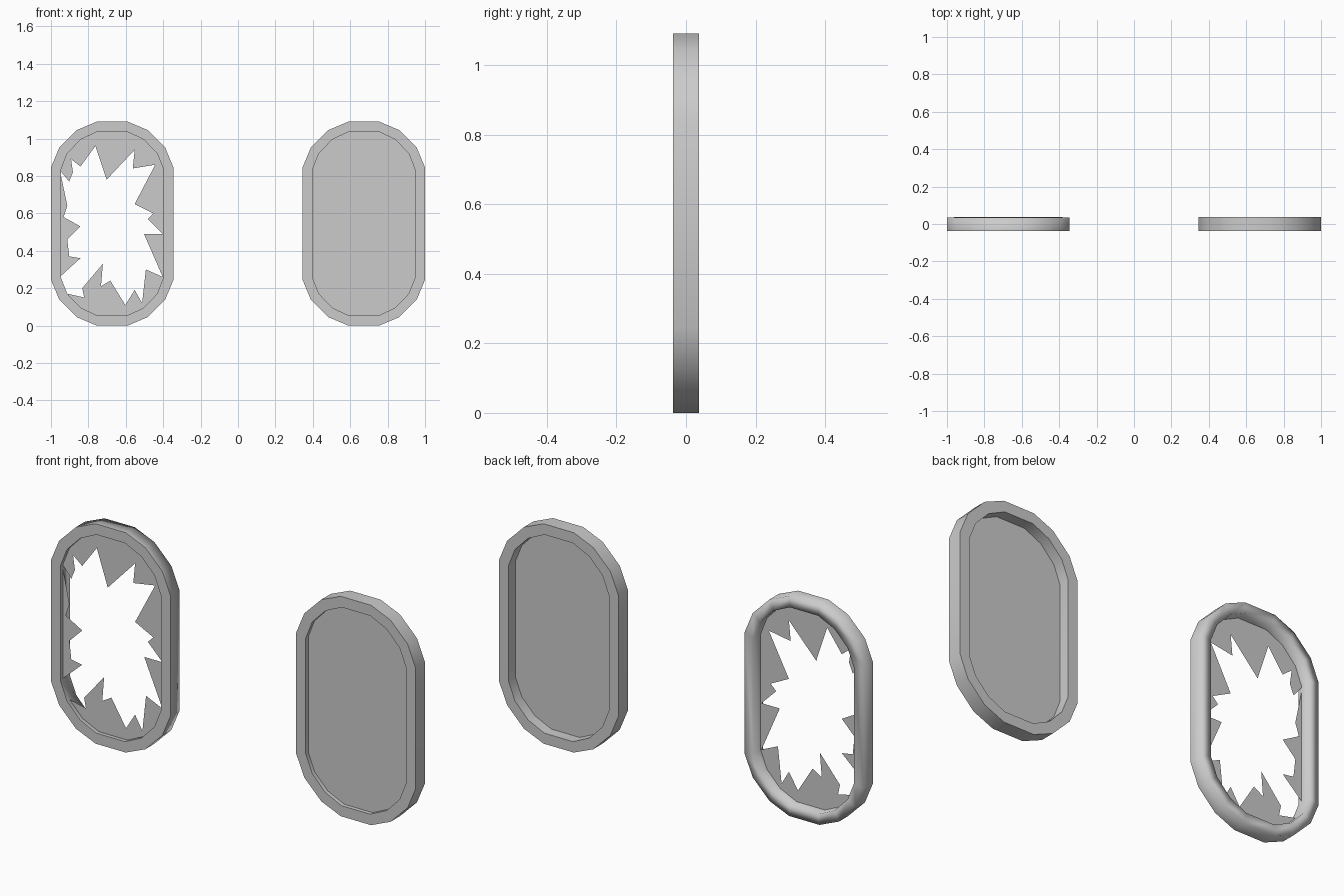
import bpy
import bmesh
import math

cube = bpy.data.objects.get("Cube")
if cube:
    bpy.data.objects.remove(cube, do_unlink=True)

FRONT, BACK, PANE = -0.037, 0.037, -0.017
MID_Z = 0.545
SPACING = 0.6725

grey = bpy.data.materials.new("plain_grey")
grey.use_nodes = True
tone = (0.6, 0.6, 0.6, 1)
grey.diffuse_color = tone
grey.node_tree.nodes["Principled BSDF"].inputs["Base Color"].default_value = tone


def rounded_outline(corner):
    """Mirror one corner (top to side) into a closed outline."""
    right = corner + [(x, -z) for x, z in reversed(corner)]
    return right + [(-x, -z) for x, z in right]


OUTER = rounded_outline([(0.083, 0.545), (0.19, 0.5), (0.283, 0.407), (0.3275, 0.3)])
INNER = rounded_outline([(0.078, 0.492), (0.168, 0.45), (0.24, 0.375), (0.275, 0.287)])


def add_object(name, bm, x):
    mesh = bpy.data.meshes.new(name)
    bm.to_mesh(mesh)
    bm.free()
    mesh.materials.append(grey)
    obj = bpy.data.objects.new(name, mesh)
    obj.location = (x, 0, MID_Z)
    bpy.context.collection.objects.link(obj)
    return obj


def add_loop(bm, points, y):
    return [bm.verts.new((x, y, z)) for x, z in points]


def add_frame(name, x, soft_back):
    """Sweep a rectangular section round the outline."""
    bm = bmesh.new()
    outer_back = BACK - 0.003 if soft_back else BACK
    loops = [add_loop(bm, OUTER, FRONT), add_loop(bm, OUTER, outer_back),
             add_loop(bm, INNER, BACK), add_loop(bm, INNER, FRONT)]
    count = len(OUTER)
    for a, b in zip(loops, loops[1:] + loops[:1]):
        for i in range(count):
            j = (i + 1) % count
            bm.faces.new((a[i], a[j], b[j], b[i]))
    bmesh.ops.recalc_face_normals(bm, faces=bm.faces)
    for face in bm.faces:
        face.smooth = True
    # Crisp rims, except on a softened back
    for edge in bm.edges:
        on_back = all(v.co.y > 0 for v in edge.verts)
        crisp = edge.calc_face_angle() > math.radians(40)
        edge.smooth = not crisp or (soft_back and on_back)
    return add_object(name, bm, x)


def add_pane(name, x, hole=None):
    """Thin sheet tucked into the frame, with an optional jagged hole."""
    bm = bmesh.new()
    rim = [((a + c) / 2, (b + d) / 2) for (a, b), (c, d) in zip(INNER, OUTER)]
    for points in filter(None, (rim, hole)):
        verts = add_loop(bm, points, PANE)
        for a, b in zip(verts, verts[1:] + verts[:1]):
            bm.edges.new((a, b))
    bmesh.ops.triangle_fill(bm, edges=bm.edges[:], use_beauty=True, normal=(0, -1, 0))
    for face in bm.faces:
        face.normal_update()
        if face.normal.y > 0:
            face.normal_flip()
    return add_object(name, bm, x)


# Jagged break, in hundredths: across from the middle, up from the ground
BREAK = [
    (-28, 83), (-23, 77), (-21, 82), (-22, 89), (-17, 85), (-9, 96), (-3, 78),
    (12, 94), (11, 84), (23, 86), (12, 65), (22, 60), (19, 57), (27, 49),
    (17, 49), (27, 26), (18, 30), (16, 12), (12, 19), (7, 11), (-1, 24),
    (-6, 21), (-5, 33), (-16, 20), (-15, 15), (-24, 17), (-28, 26), (-17, 36),
    (-23, 37), (-24, 46), (-17, 53), (-26, 58), (-24, 64),
]
hole = [(x / 100, z / 100 - MID_Z) for x, z in BREAK]

# Intact window on the left, broken window on the right
add_frame("intact_window_frame", SPACING, False)
add_pane("intact_window_pane", SPACING)
add_frame("broken_window_frame", -SPACING, True)
add_pane("broken_window_shards", -SPACING, hole)
